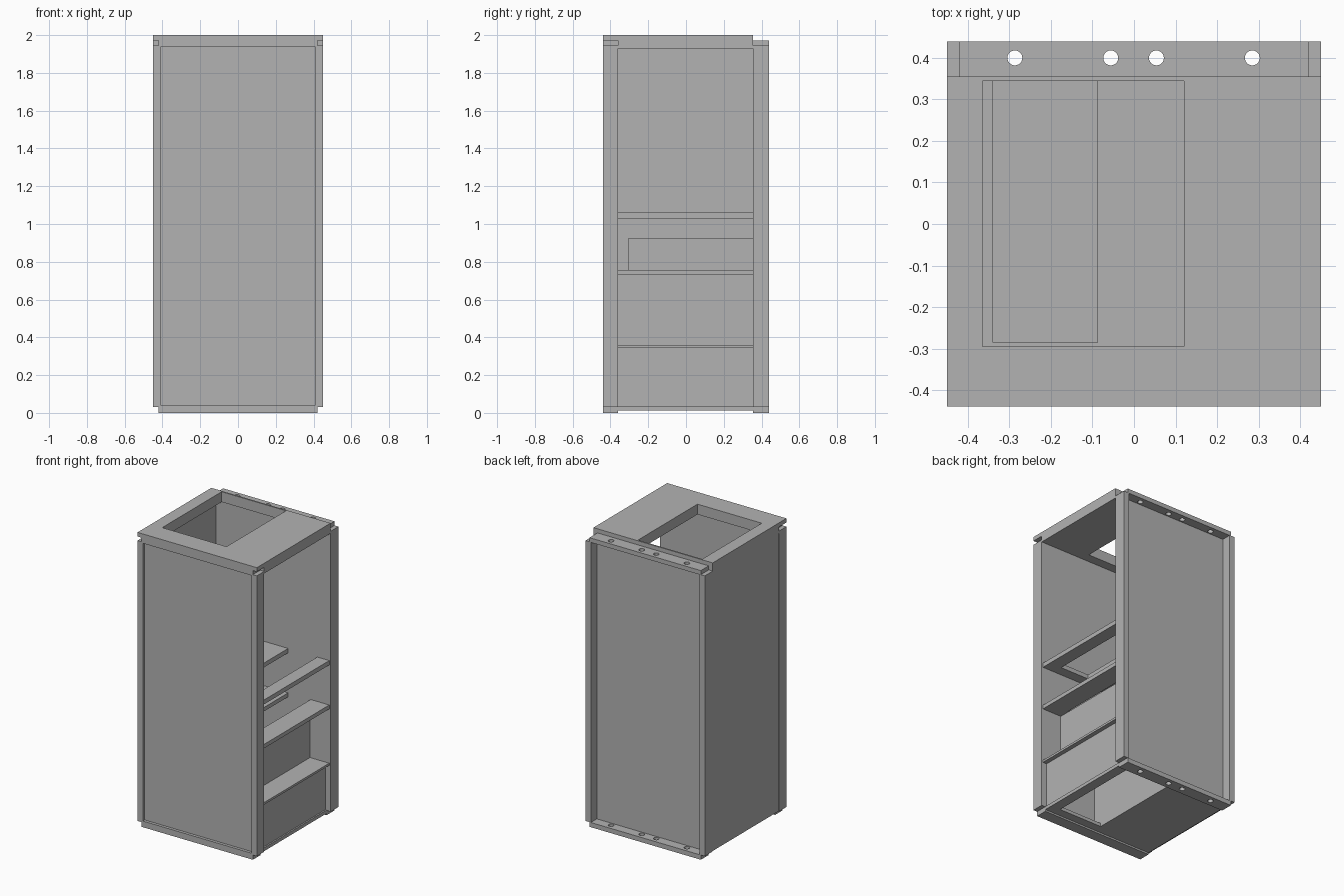
import bpy
import bmesh

cube = bpy.data.objects.get("Cube")
if cube:
    bpy.data.objects.remove(cube, do_unlink=True)

grey = bpy.data.materials.new("plain grey")
grey.use_nodes = True
GREY = (0.45, 0.45, 0.45, 1)
grey.diffuse_color = GREY
grey.node_tree.nodes["Principled BSDF"].inputs["Base Color"].default_value = GREY


def finish(name, bm):
    bmesh.ops.recalc_face_normals(bm, faces=bm.faces)
    mesh = bpy.data.meshes.new(name)
    bm.to_mesh(mesh)
    bm.free()
    mesh.materials.append(grey)
    obj = bpy.data.objects.new(name, mesh)
    bpy.context.collection.objects.link(obj)
    return obj


def extrude_profile(name, profile, x0, x1):
    """Sweep a (y, z) outline along x."""
    bm = bmesh.new()
    face = bm.faces.new([bm.verts.new((x0, y, z)) for y, z in profile])
    swept = bmesh.ops.extrude_face_region(bm, geom=[face])["geom"]
    verts = [v for v in swept if isinstance(v, bmesh.types.BMVert)]
    bmesh.ops.translate(bm, verts=verts, vec=(x1 - x0, 0, 0))
    return finish(name, bm)


def box(name, x, y, z):
    outline = [(y[0], z[0]), (y[1], z[0]), (y[1], z[1]), (y[0], z[1])]
    return extrude_profile(name, outline, *x)


def cut(obj, cutter):
    cutter.hide_render = True
    cutter.hide_viewport = True
    mod = obj.modifiers.new("opening", "BOOLEAN")
    mod.operation = "DIFFERENCE"
    mod.solver = "EXACT"
    mod.object = cutter


def opening(obj, x, y):
    cut(obj, box(obj.name + "_cutter", x, y, (-1, 3)))


FRONT, BACK = -0.36, 0.355
DEPTH = (FRONT, BACK)

# Corner posts
for side, sx in (("right", -1), ("left", 1)):
    xs = sorted((sx * 0.41, sx * 0.45))
    box("front_post_" + side, xs, (-0.44, FRONT), (0.032, 1.944))
    box("back_post_" + side, xs, (BACK, 0.44), (0.032, 1.944))

# Closed walls
box("front_panel", (-0.41, 0.41), (-0.42, FRONT), (0.03, 1.944))
box("back_panel", (-0.41, 0.41), (BACK, 0.375), (0.03, 1.944))
box("side_panel", (-0.446, -0.415), DEPTH, (0.032, 1.93))

# Front rails
box("front_rail_top", (-0.42, 0.42), (-0.44, FRONT), (1.936, 1.972))
box("front_rail_bottom", (-0.42, 0.42), (-0.44, FRONT), (0, 0.042))

# Back rails with drilled holes
drills = bmesh.new()
for x in (-0.287, -0.056, 0.054, 0.285):
    made = bmesh.ops.create_cone(drills, cap_ends=True, segments=24,
                                 radius1=0.018, radius2=0.018, depth=4)
    bmesh.ops.translate(drills, verts=made["verts"], vec=(x, 0.4, 1))
drill_cutter = finish("drill_cutter", drills)
for name, z in (("top", (1.942, 1.972)), ("bottom", (0, 0.032))):
    cut(box("back_rail_" + name, (-0.42, 0.42), (BACK, 0.44), z), drill_cutter)

# Stepped top with a large opening
top = extrude_profile("top_slab", [
    (-0.44, 2), (-0.44, 1.972), (FRONT, 1.972),
    (FRONT, 1.93), (BACK, 1.93), (BACK, 2)], -0.45, 0.45)
opening(top, (-0.365, 0.12), (-0.295, 0.345))

# Floor
floor = box("floor", (-0.42, 0.42), DEPTH, (0.012, 0.035))
opening(floor, (0.02, 0.35), (-0.3, 0.34))

# Shelves
upper = box("upper_shelf", (-0.415, 0.44), DEPTH, (1.03, 1.06))
opening(upper, (-0.34, -0.088), (-0.285, 0.4))
opening(upper, (0.13, 0.35), (-0.29, 0.4))
middle = box("middle_shelf", (-0.415, 0.44), DEPTH, (0.73, 0.757))
opening(middle, (0.13, 0.3), (-0.29, 0.4))
box("lower_shelf", (-0.415, 0.44), DEPTH, (0.345, 0.36))

# Inner box, partitions and lower cover
box("inner_box", (-0.36, -0.068), (-0.305, BACK), (0.757, 0.925))
box("middle_partition", (0.275, 0.295), DEPTH, (0.36, 0.73))
box("lower_partition", (0, 0.02), DEPTH, (0.035, 0.345))
box("lower_cover", (0.39, 0.41), DEPTH, (0.035, 0.345))
